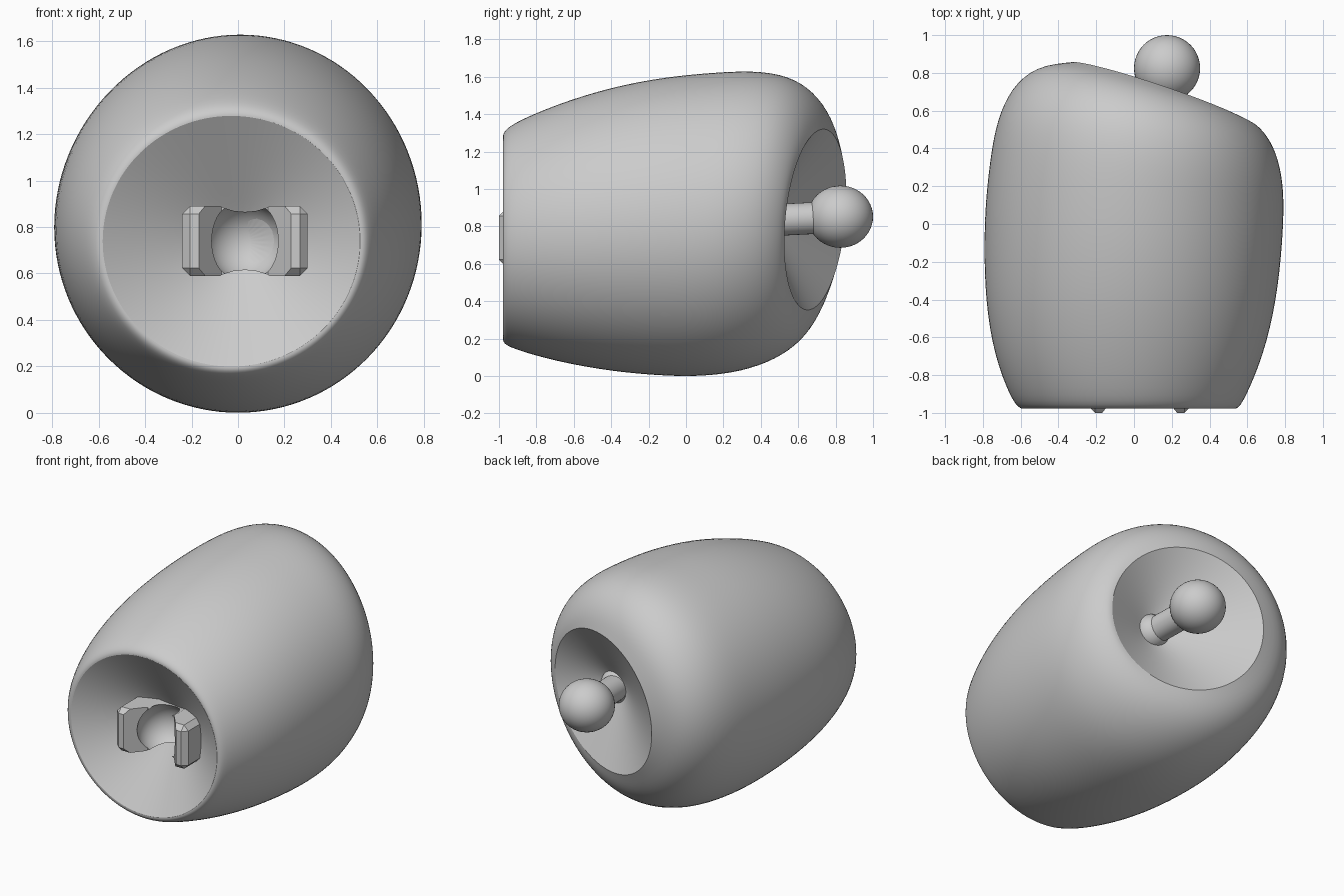
import bpy, bmesh, math
from mathutils import Vector

cube = bpy.data.objects.get("Cube")
if cube:
    bpy.data.objects.remove(cube, do_unlink=True)

grey = bpy.data.materials.new("plain_grey")
grey.use_nodes = True
grey.diffuse_color = (0.6, 0.6, 0.6, 1)
grey.node_tree.nodes["Principled BSDF"].inputs["Base Color"].default_value = (0.6, 0.6, 0.6, 1)

SEGMENTS = 32
SWELL = 1.007  # makes up for the shrinkage of the rounding modifier


def make_object(name, bm):
    mesh = bpy.data.meshes.new(name)
    bmesh.ops.recalc_face_normals(bm, faces=bm.faces)
    bm.to_mesh(mesh)
    bm.free()
    obj = bpy.data.objects.new(name, mesh)
    bpy.context.collection.objects.link(obj)
    mesh.materials.append(grey)
    return obj


def activate(obj):
    bpy.ops.object.select_all(action='DESELECT')
    obj.select_set(True)
    bpy.context.view_layer.objects.active = obj


def smooth(obj, angle=22):
    activate(obj)
    bpy.ops.object.shade_smooth_by_angle(angle=math.radians(angle))


def section(xl, yl, xr, yr, yt, zt, yb, zb):
    """Closed oval through its left, right, top and bottom points."""
    mid = (yl + yr + yt + yb) / 4
    bend = (yl + yr - yt - yb) / 4
    half_x, half_z = (xr - xl) / 2 * SWELL, (zt - zb) / 2 * SWELL
    points = []
    for i in range(SEGMENTS):
        a = math.tau * i / SEGMENTS
        c, s = math.cos(a), math.sin(a)
        y = mid + (yr - yl) / 2 * c + (yt - yb) / 2 * s + bend * math.cos(2 * a)
        points.append(Vector(((xl + xr) / 2 + half_x * c, y,
                              (zt + zb) / 2 + half_z * s)))
    return points


def straight(y, xl, xr, zt, zb):
    return section(xl, y, xr, y, y, zt, y, zb)


def dish(rim, inward):
    """Rings sinking from a rim into a conical hollow."""
    centre = sum(rim, Vector()) / len(rim)
    return [[centre + (p - centre) * s + inward * (1 - s) for p in rim]
            for s in (0.95, 0.7, 0.4, 0.08)]


# Body shell: oval sections from the front rim to the slanted back rim
front_rim = straight(-0.978, -0.582, 0.525, 1.278, 0.2)
back_rim = section(-0.335, 0.853, 0.62, 0.53, 0.735, 1.32, 0.65, 0.354)
outer = [
    front_rim,
    straight(-0.978, -0.6, 0.547, 1.298, 0.18),
    straight(-0.94, -0.645, 0.58, 1.345, 0.15),
    straight(-0.7, -0.74, 0.685, 1.45, 0.08),
    straight(-0.4, -0.787, 0.755, 1.545, 0.025),
    straight(-0.1, -0.793, 0.785, 1.6, 0.0),
    section(-0.785, 0.12, 0.793, 0.1, 0.15, 1.622, 0.1, 0.0),
    section(-0.76, 0.35, 0.785, 0.24, 0.37, 1.633, 0.3, 0.025),
    section(-0.725, 0.55, 0.752, 0.38, 0.55, 1.605, 0.48, 0.09),
    section(-0.65, 0.72, 0.7, 0.47, 0.67, 1.525, 0.6, 0.18),
    section(-0.52, 0.835, 0.65, 0.522, 0.73, 1.42, 0.65, 0.275),
    back_rim,
]
front_dish = dish(front_rim, Vector((0.04, 0.34, 0)))
back_dish = dish(back_rim, Vector((0.06, -0.28, 0)))
rings = front_dish[::-1] + outer + back_dish

bm = bmesh.new()
crease = bm.edges.layers.float.new("crease_edge")
loops = [[bm.verts.new(p) for p in ring] for ring in rings]
for a, b in zip(loops, loops[1:]):
    for i in range(SEGMENTS):
        j = (i + 1) % SEGMENTS
        bm.faces.new((a[i], a[j], b[j], b[i]))
bm.faces.new(loops[0])
bm.faces.new(loops[-1])
for ring in (loops[len(front_dish)], loops[-len(back_dish) - 1]):
    for i in range(SEGMENTS):
        bm.edges.get((ring[i], ring[(i + 1) % SEGMENTS]))[crease] = 1.0
body = make_object("body_shell", bm)
sub = body.modifiers.new("rounding", 'SUBSURF')
sub.levels = sub.render_levels = 2
activate(body)
bpy.ops.object.modifier_apply(modifier=sub.name)
smooth(body)


# Ball joint on the back: ball, stem and rounded hub
def sphere(name, centre, radius, squash=1.0):
    bm = bmesh.new()
    bmesh.ops.create_uvsphere(bm, u_segments=48, v_segments=24, radius=radius)
    bmesh.ops.scale(bm, verts=bm.verts, vec=(1, 1, squash))
    bmesh.ops.translate(bm, verts=bm.verts, vec=centre)
    return make_object(name, bm)


def rod(name, start, end, radius):
    axis = Vector(end) - Vector(start)
    bm = bmesh.new()
    bmesh.ops.create_cone(bm, cap_ends=True, segments=32, radius1=radius,
                          radius2=radius, depth=axis.length)
    bmesh.ops.rotate(bm, verts=bm.verts,
                     matrix=axis.to_track_quat('Z', 'Y').to_matrix())
    bmesh.ops.translate(bm, verts=bm.verts, vec=(Vector(start) + Vector(end)) / 2)
    return make_object(name, bm)


ball_centre = (0.175, 0.825, 0.852)
smooth(sphere("joint_ball", ball_centre, 0.175, 0.95))
smooth(rod("joint_stem", (0.21, 0.4, 0.83), ball_centre, 0.085))
smooth(sphere("joint_hub", (0.215, 0.42, 0.83), 0.115))

# Socket clasp on the front: chamfered block with a ball socket, flared mouth
# and shallow grooves along its top and bottom
cx, cz = 0.03, 0.74
bm = bmesh.new()
bmesh.ops.create_cube(bm, size=1)
bmesh.ops.scale(bm, verts=bm.verts, vec=(0.54, 0.42, 0.3))
bmesh.ops.translate(bm, verts=bm.verts, vec=(cx, -0.79, cz))
bmesh.ops.bevel(bm, geom=bm.edges[:], offset=0.033, segments=1, affect='EDGES')
clasp = make_object("socket_clasp", bm)

bm = bmesh.new()
profile = [(-0.215, -1.02), (0.215, -1.02), (0.1, -0.88), (-0.1, -0.88)]
face = bm.faces.new([bm.verts.new((cx + x, y, cz - 0.3)) for x, y in profile])
top = bmesh.ops.extrude_face_region(bm, geom=[face])["geom"]
bmesh.ops.translate(bm, verts=[v for v in top if isinstance(v, bmesh.types.BMVert)],
                    vec=(0, 0, 0.6))
cutters = [make_object("mouth_cutter", bm),
           sphere("socket_cutter", (cx, -0.845, cz), 0.168)]
for side in (-1, 1):
    z = cz + side * 0.375
    cutters.append(rod("groove_cutter", (cx, -1.1, z), (cx, -0.5, z), 0.25))

for cutter in cutters:
    cutter.hide_render = True
    cut = clasp.modifiers.new("cut", 'BOOLEAN')
    cut.operation, cut.solver, cut.object = 'DIFFERENCE', 'EXACT', cutter
    activate(clasp)
    bpy.ops.object.modifier_apply(modifier=cut.name)
    bpy.data.objects.remove(cutter, do_unlink=True)
smooth(clasp)
